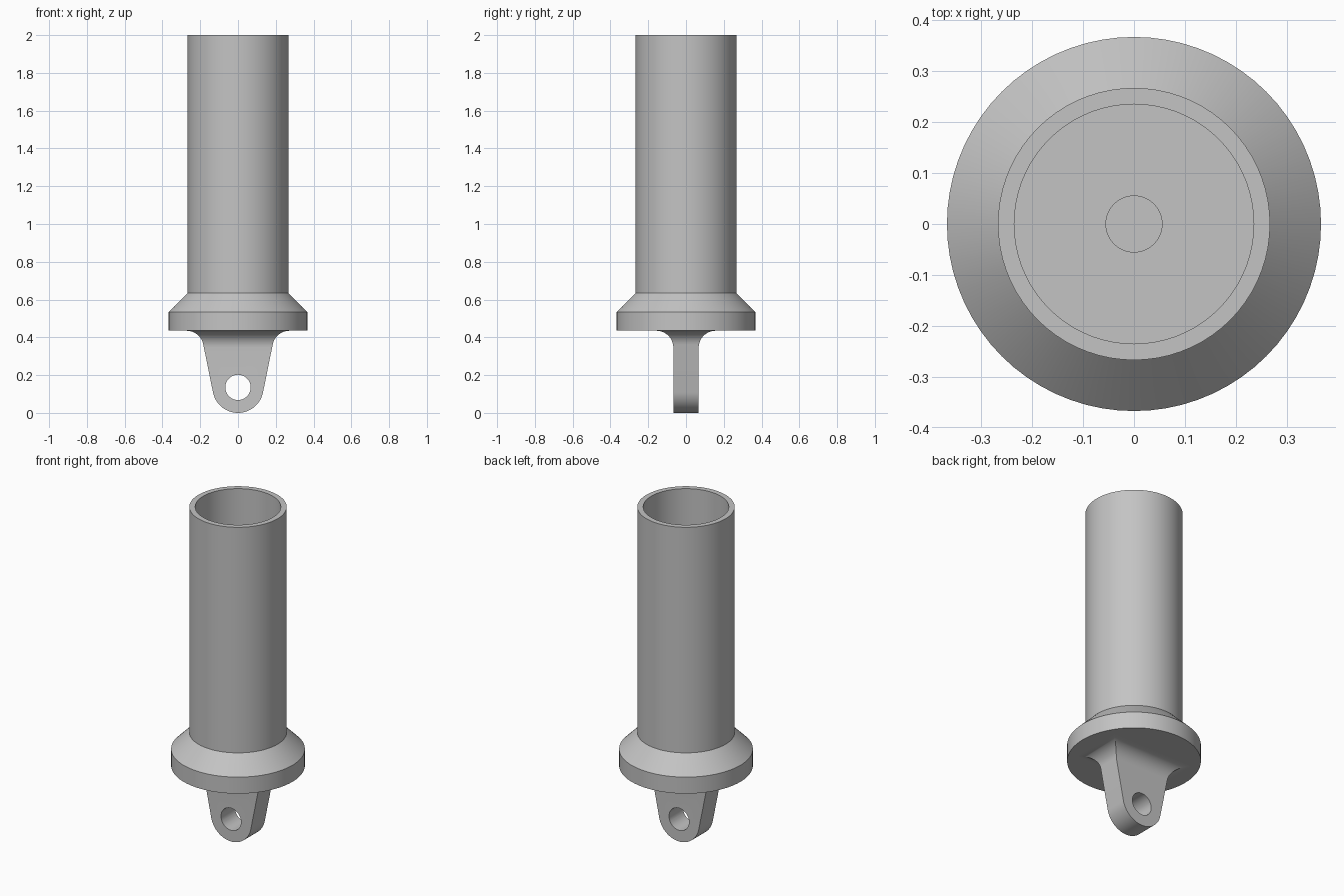
import bpy
import bmesh
from math import sin, cos, sqrt, atan, radians

cube = bpy.data.objects.get("Cube")
if cube:
    bpy.data.objects.remove(cube, do_unlink=True)

grey = bpy.data.materials.new("plain grey")
grey.use_nodes = True
GREY = (0.55, 0.55, 0.55, 1)
grey.diffuse_color = GREY
grey.node_tree.nodes["Principled BSDF"].inputs["Base Color"].default_value = GREY


def finish(name, bm):
    bmesh.ops.remove_doubles(bm, verts=bm.verts, dist=1e-5)
    bmesh.ops.recalc_face_normals(bm, faces=bm.faces)
    mesh = bpy.data.meshes.new(name)
    bm.to_mesh(mesh)
    bm.free()
    obj = bpy.data.objects.new(name, mesh)
    bpy.context.collection.objects.link(obj)
    mesh.materials.append(grey)
    return obj


def smooth(obj):
    bpy.ops.object.select_all(action='DESELECT')
    obj.select_set(True)
    bpy.context.view_layer.objects.active = obj
    bpy.ops.object.shade_smooth_by_angle(angle=radians(25))


def lathe(name, profile, steps=72):
    bm = bmesh.new()
    verts = [bm.verts.new((r, 0, z)) for r, z in profile]
    edges = [bm.edges.new(pair) for pair in zip(verts, verts[1:])]
    bmesh.ops.spin(bm, geom=verts + edges, cent=(0, 0, 0), axis=(0, 0, 1),
                   angle=radians(360), steps=steps)
    return finish(name, bm)


# Flanged tube, open at the top, with a small blind hole in its floor
BASE = 0.435
tube = lathe("flanged_tube", [
    (0, BASE), (0.367, BASE), (0.367, 0.535), (0.267, 0.635), (0.267, 2),
    (0.235, 2), (0.235, 0.635), (0.055, 0.635), (0.055, 0.535), (0, 0.535)])
smooth(tube)

# Lug: round end, tapered sides, then a fillet flaring into the flange
END, FILLET, THICK = 0.135, 0.09, 0.067
slope = 0.203
tilt = atan(slope)
x_low, z_low = END * cos(tilt), END * (1 - sin(tilt))
z_mid = BASE - FILLET
z_high = z_mid + FILLET * sin(tilt)
x_center = x_low + (z_high - z_low) * slope + FILLET * cos(tilt)


def flare(z):
    return sqrt(max(0, FILLET ** 2 - (z - z_mid) ** 2))


def half_width(z):
    if z < z_low:
        return sqrt(max(0, END ** 2 - (z - END) ** 2))
    if z < z_high:
        return x_low + (z - z_low) * slope
    return x_center - flare(z)


def half_depth(z):
    return THICK if z < z_mid else THICK + FILLET - flare(z)


N = 16
levels = [END - END * cos((radians(90) - tilt) * i / N) for i in range(N)]
levels += [z_low]
levels += [z_mid + FILLET * sin(radians(90) * i / N) for i in range(N + 1)]
levels = sorted(levels + [z_high])

bm = bmesh.new()
rings = []
for z in levels:
    x, y = half_width(z), half_depth(z)
    rings.append([bm.verts.new((sx * x, sy * y, z))
                  for sx, sy in ((-1, -1), (1, -1), (1, 1), (-1, 1))])
for low, high in zip(rings, rings[1:]):
    for i in range(4):
        j = (i + 1) % 4
        bm.faces.new((low[i], low[j], high[j], high[i]))
bm.faces.new(rings[0])
bm.faces.new(rings[-1])
bmesh.ops.dissolve_degenerate(bm, dist=1e-5, edges=bm.edges)
lug = finish("mounting_lug", bm)

# Pin hole through the lug
bpy.ops.mesh.primitive_cylinder_add(vertices=48, radius=0.067, depth=0.6,
                                    location=(0, 0, END), rotation=(radians(90), 0, 0))
cutter = bpy.context.object
cutter.name = "pin_hole_cutter"
cutter.data.materials.append(grey)
cut = lug.modifiers.new("pin hole", 'BOOLEAN')
cut.object = cutter
cut.operation = 'DIFFERENCE'
cut.solver = 'EXACT'
bpy.ops.object.select_all(action='DESELECT')
lug.select_set(True)
bpy.context.view_layer.objects.active = lug
bpy.ops.object.modifier_apply(modifier=cut.name)
bpy.data.objects.remove(cutter, do_unlink=True)
smooth(lug)
